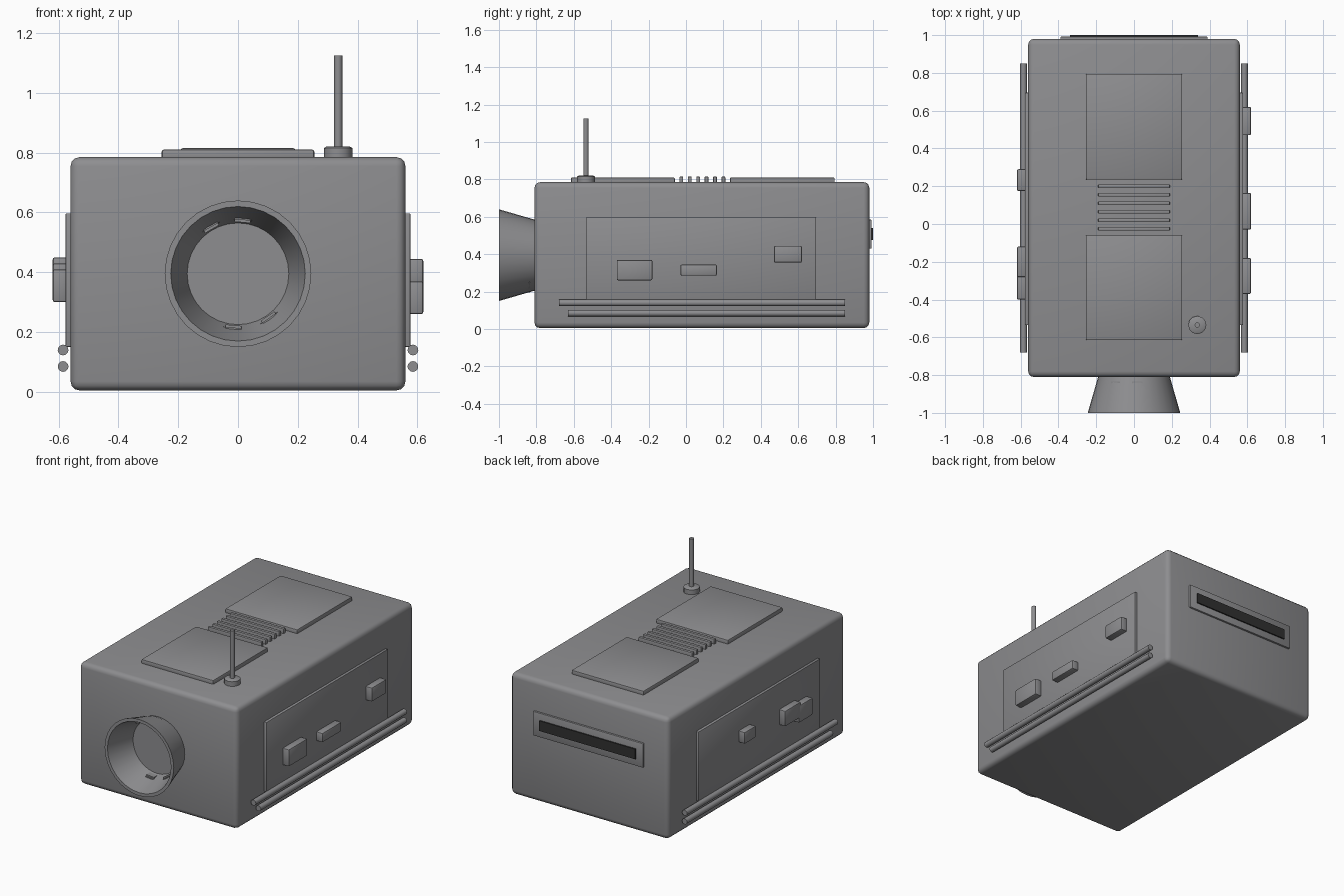
import bpy, bmesh, math
from mathutils import Matrix, Vector

cube = bpy.data.objects.get("Cube")
if cube:
    bpy.data.objects.remove(cube, do_unlink=True)


def material(name, rgb):
    m = bpy.data.materials.new(name)
    m.use_nodes = True
    m.diffuse_color = (*rgb, 1)
    m.node_tree.nodes["Principled BSDF"].inputs["Base Color"].default_value = (*rgb, 1)
    return m


GREY = material("hull grey", (0.27, 0.27, 0.28))
DARK = material("slot black", (0.03, 0.03, 0.03))


def finish(name, bm, mat, smooth=True):
    bmesh.ops.recalc_face_normals(bm, faces=bm.faces)
    mesh = bpy.data.meshes.new(name)
    bm.to_mesh(mesh)
    bm.free()
    mesh.materials.append(mat)
    ob = bpy.data.objects.new(name, mesh)
    bpy.context.collection.objects.link(ob)
    if smooth:
        bpy.ops.object.select_all(action="DESELECT")
        ob.select_set(True)
        bpy.context.view_layer.objects.active = ob
        bpy.ops.object.shade_smooth_by_angle(angle=math.radians(35))
    return ob


def box(name, xs, ys, zs, bevel=0.006, segments=2, mat=GREY):
    """Bevelled box from its extents along each axis."""
    bm = bmesh.new()
    bmesh.ops.create_cube(bm, size=1)
    size = Vector([r[1] - r[0] for r in (xs, ys, zs)])
    mid = Vector([(r[0] + r[1]) / 2 for r in (xs, ys, zs)])
    bmesh.ops.scale(bm, vec=size, verts=bm.verts)
    bmesh.ops.translate(bm, vec=mid, verts=bm.verts)
    if bevel:
        bmesh.ops.bevel(bm, geom=bm.edges[:], offset=bevel, segments=segments,
                        profile=0.5, affect="EDGES")
    return finish(name, bm, mat)


def lathe(name, profile, origin, axis, steps=32):
    """Spin (radius, height) points round an axis through origin."""
    bm = bmesh.new()
    verts = [bm.verts.new((r, 0, h)) for r, h in profile]
    edges = [bm.edges.new(pair) for pair in zip(verts, verts[1:])]
    bmesh.ops.spin(bm, geom=verts + edges, axis=(0, 0, 1), cent=(0, 0, 0),
                   angle=math.tau, steps=steps)
    bmesh.ops.remove_doubles(bm, verts=bm.verts, dist=0.0001)
    turn = Vector((0, 0, 1)).rotation_difference(Vector(axis)).to_matrix().to_4x4()
    bmesh.ops.transform(bm, matrix=Matrix.Translation(origin) @ turn, verts=bm.verts)
    return finish(name, bm, GREY)


def side_span(side, inner, outer):
    return sorted((side * inner, side * outer))


# Main body
box("body", (-0.56, 0.56), (-0.81, 0.98), (0.005, 0.785), 0.03, 3)

# Flared nozzle with hollow inside
lathe("nozzle", [(0.19, 0), (0.245, 0.19), (0.225, 0.19), (0.17, 0.01), (0, 0.01)],
      (0, -0.81, 0.395), (0, -1, 0))

# Small lugs on the nozzle's inner wall
for i, angle in enumerate((85, 120, 265, 305)):
    a = math.radians(angle)
    bm = bmesh.new()
    bmesh.ops.create_cube(bm, size=1)
    m = (Matrix.Translation((0.185 * math.cos(a), -0.85, 0.395 + 0.185 * math.sin(a)))
         @ Matrix.Rotation(-a, 4, "Y") @ Matrix.Diagonal((0.025, 0.05, 0.07, 1)))
    bmesh.ops.transform(bm, matrix=m, verts=bm.verts)
    bmesh.ops.bevel(bm, geom=bm.edges[:], offset=0.008, segments=2, affect="EDGES")
    finish(f"nozzle_lug_{i + 1}", bm, GREY)

# Roof panels and vent slats between them
for name, ys in (("front", (-0.615, -0.06)), ("rear", (0.235, 0.795))):
    box(f"roof_panel_{name}", (-0.255, 0.255), ys, (0.775, 0.81))
for i in range(6):
    y = -0.025 + i * 0.045
    box(f"vent_slat_{i + 1}", (-0.19, 0.19), (y - 0.01, y + 0.01), (0.775, 0.815), 0.004)

# Antenna
lathe("antenna_base", [(0, 0), (0.048, 0), (0.048, 0.035), (0.04, 0.04), (0, 0.04)],
      (0.335, -0.535, 0.78), (0, 0, 1), 12)
lathe("antenna_rod", [(0, 0), (0.014, 0), (0.014, 0.315), (0, 0.315)],
      (0.335, -0.535, 0.81), (0, 0, 1), 12)

# Side panels and pipes, mirrored
for side, label in ((1, "left"), (-1, "right")):
    box(f"side_panel_{label}", side_span(side, 0.55, 0.577), (-0.535, 0.695), (0.15, 0.597), 0.004)
    for name, start, z in (("upper", -0.68, 0.14), ("lower", -0.63, 0.085)):
        length = 0.85 - start
        lathe(f"{name}_pipe_{label}", [(0, 0), (0.018, 0), (0.018, length), (0, length)],
              (side * 0.585, start, z), (0, 1, 0), 12)

# Boxes on each side panel: side, y range, z range
BOXES = [
    (1, (-0.37, -0.18), (0.26, 0.37)),
    (1, (-0.03, 0.165), (0.285, 0.345)),
    (1, (0.47, 0.62), (0.355, 0.445)),
    (-1, (-0.40, -0.26), (0.30, 0.41)),
    (-1, (-0.28, -0.12), (0.33, 0.43)),
    (-1, (0.175, 0.29), (0.375, 0.45)),
]
for i, (side, ys, zs) in enumerate(BOXES):
    box(f"side_box_{i + 1}", side_span(side, 0.57, 0.62), ys, zs, 0.008)

# Rear plate with a dark slot
box("rear_plate", (-0.39, 0.39), (0.97, 0.992), (0.43, 0.585), 0.004)
box("rear_slot", (-0.34, 0.34), (0.985, 1.0), (0.475, 0.54), 0, mat=DARK)
